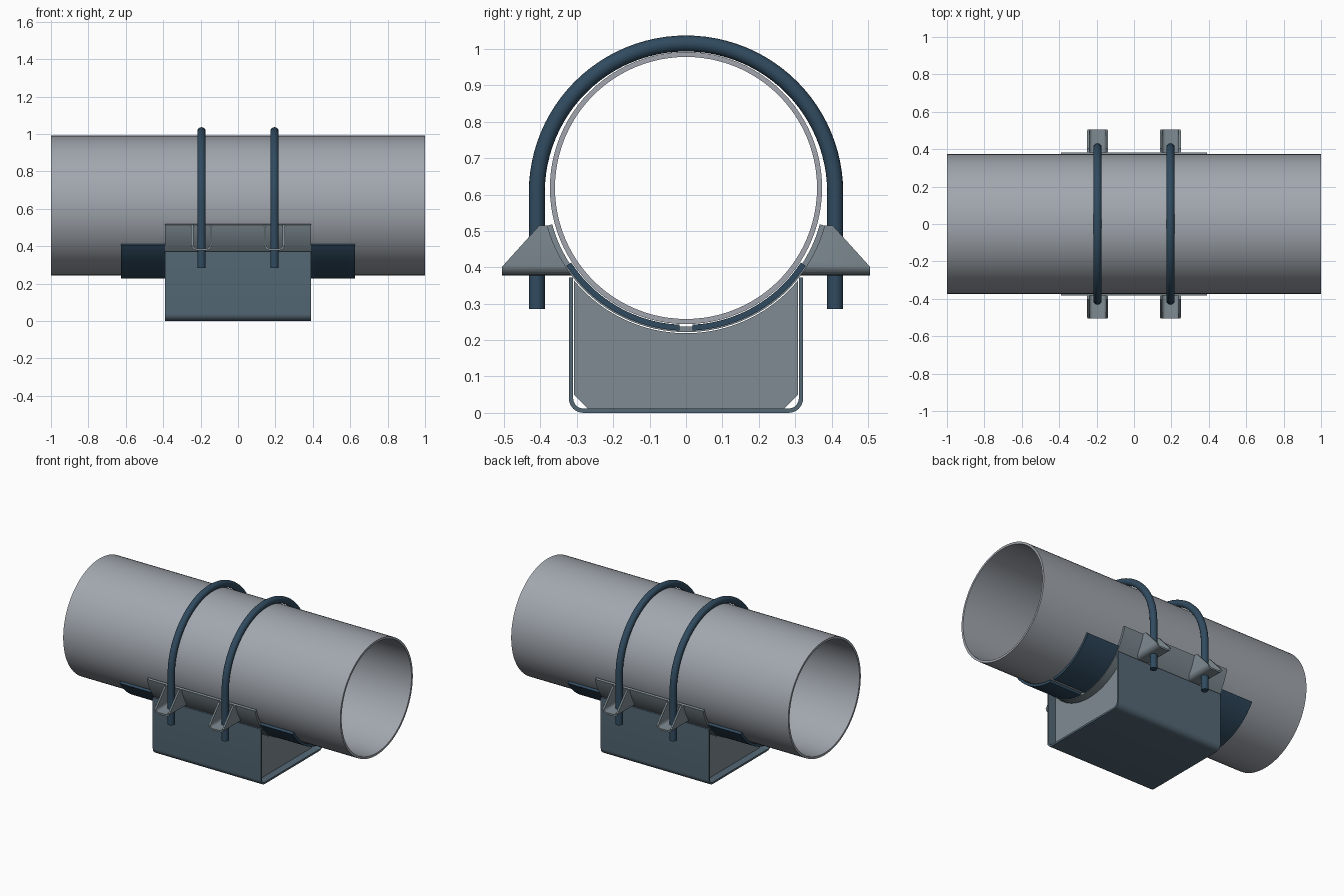
import bpy, bmesh
from math import sin, cos, pi, radians
from mathutils import Vector

if "Cube" in bpy.data.objects:
    bpy.data.objects.remove(bpy.data.objects["Cube"])

CZ = 0.618      # pipe axis height
BASE = 0.39     # half length of the shoe
BOLT_X = 0.195


def material(name, rgb):
    m = bpy.data.materials.new(name)
    m.diffuse_color = (*rgb, 1)
    m.use_nodes = True
    m.node_tree.nodes["Principled BSDF"].inputs["Base Color"].default_value = m.diffuse_color
    return m


PIPE = material("pipe_grey", (0.36, 0.39, 0.43))
PLATE = material("plate_grey", (0.21, 0.26, 0.29))
STEEL = material("steel_blue", (0.09, 0.14, 0.18))
DARK = material("dark_blue", (0.03, 0.07, 0.115))


def finish(name, bm, mat):
    bmesh.ops.recalc_face_normals(bm, faces=bm.faces)
    me = bpy.data.meshes.new(name)
    bm.to_mesh(me)
    bm.free()
    ob = bpy.data.objects.new(name, me)
    bpy.context.collection.objects.link(ob)
    if mat:
        me.materials.append(mat)
    smooth(ob)
    return ob


def smooth(ob):
    bpy.ops.object.select_all(action='DESELECT')
    bpy.context.view_layer.objects.active = ob
    ob.select_set(True)
    bpy.ops.object.shade_smooth_by_angle(angle=radians(30))


def prism(name, pts, direction, mat):
    """Extrude a closed 3D outline along a vector."""
    bm = bmesh.new()
    face = bm.faces.new([bm.verts.new(p) for p in pts])
    ext = bmesh.ops.extrude_face_region(bm, geom=[face])
    bmesh.ops.translate(bm, vec=direction,
                        verts=[v for v in ext["geom"] if isinstance(v, bmesh.types.BMVert)])
    return finish(name, bm, mat)


def arc(cy, cz, r, a0, a1, n):
    """(y, z) arc points; angle 0 points down, positive towards +y."""
    return [(cy + r * sin(radians(a0 + (a1 - a0) * i / n)),
             cz - r * cos(radians(a0 + (a1 - a0) * i / n))) for i in range(n + 1)]


def curved_plate(name, r0, r1, a0, a1, half, mat, n=32):
    """Plate rolled round the pipe axis; 360 degrees gives a tube."""
    closed = a1 - a0 >= 360
    bm = bmesh.new()
    ins, outs = arc(0, CZ, r0, a0, a1, n), arc(0, CZ, r1, a0, a1, n)
    if closed:
        ins, outs = ins[:-1], outs[:-1]
    secs = [[bm.verts.new((x, *p)) for x, p in
             ((-half, i), (half, i), (half, o), (-half, o))] for i, o in zip(ins, outs)]
    for a, b in zip(secs, secs[1:] + (secs[:1] if closed else [])):
        for k in range(4):
            bm.faces.new((a[k], a[(k + 1) % 4], b[(k + 1) % 4], b[k]))
    if not closed:
        bm.faces.new(secs[0])
        bm.faces.new(secs[-1])
    return finish(name, bm, mat)


def u_profile(w, bottom, top, r, t):
    """Outline of a U bent from sheet with rounded lower corners."""
    def side(w, b, r):
        return ([(-w, top)] + arc(-w + r, b + r, r, -90, 0, 6)
                + arc(w - r, b + r, r, 0, 90, 6) + [(w, top)])
    return side(w, bottom, r) + side(w - t, bottom + t, r - t)[::-1]


# pipe, rolled cradle and the two long wear pads
curved_plate("pipe", 0.36, 0.374, 0, 360, 1.0, PIPE, 96)
curved_plate("cradle", 0.381, 0.396, -74.8, 74.8, BASE, PLATE, 48)
for s, a0, a1 in (("left", -57, -2.7), ("right", 2.7, 57)):
    curved_plate("wear_pad_" + s, 0.376, 0.392, a0, a1, 0.625, DARK)

# bent shoe channel
prism("shoe_channel", [(-BASE, y, z) for y, z in u_profile(0.322, 0, 0.372, 0.04, 0.012)],
      (2 * BASE, 0, 0), STEEL)

# ribs near each end of the shoe, hollowed for the cradle
rib = arc(0, CZ, 0.399, -50.5, 50.5, 40)
rib += [(0.308, 0.05), (0.27, 0.012), (-0.27, 0.012), (-0.308, 0.05)]
for s in (-1, 1):
    prism("rib", [(s * 0.335 - 0.006, y, z) for y, z in rib], (0.012, 0, 0), PLATE)

# bolt brackets: U channel trimmed to the side profile
trim = arc(0, CZ, 0.394, 52, 74.8, 10)
trim += [(0.403, 0.515), (0.505, 0.402), (0.505, 0.37), (0.32, 0.37)]
for bx in (-BOLT_X, BOLT_X):
    for s in (-1, 1):
        br = prism("bolt_bracket",
                   [(bx + x, s * 0.25, z) for x, z in u_profile(0.055, 0.378, 0.53, 0.03, 0.011)],
                   (0, s * 0.3, 0), PLATE)
        cut = prism("trim", [(bx - 0.1, s * y, z) for y, z in trim], (0.2, 0, 0), None)
        mod = br.modifiers.new("trim", 'BOOLEAN')
        mod.operation, mod.solver, mod.object = 'INTERSECT', 'EXACT', cut
        bpy.context.view_layer.objects.active = br
        bpy.ops.object.modifier_apply(modifier="trim")
        bpy.data.objects.remove(cut)
        smooth(br)

# U-bolts
path = [(-0.41, 0.285)] + arc(0, 0.605, 0.41, -90, -270, 48) + [(0.41, 0.285)]
for bx in (-BOLT_X, BOLT_X):
    bm = bmesh.new()
    rings = []
    for i, (y, z) in enumerate(path):
        p, q = path[max(i - 1, 0)], path[min(i + 1, len(path) - 1)]
        if i in (1, len(path) - 2):
            d = Vector((0, 0, 1 if i == 1 else -1))
        else:
            d = Vector((0, q[0] - p[0], q[1] - p[1])).normalized()
        n = d.cross(Vector((1, 0, 0)))
        rings.append([bm.verts.new(Vector((bx, y, z)) + 0.022 * (
            Vector((cos(k * pi / 8), 0, 0)) + n * sin(k * pi / 8))) for k in range(16)])
    for a, b in zip(rings, rings[1:]):
        for k in range(16):
            bm.faces.new((a[k], a[(k + 1) % 16], b[(k + 1) % 16], b[k]))
    bm.faces.new(rings[0])
    bm.faces.new(rings[-1])
    finish("u_bolt", bm, DARK)
